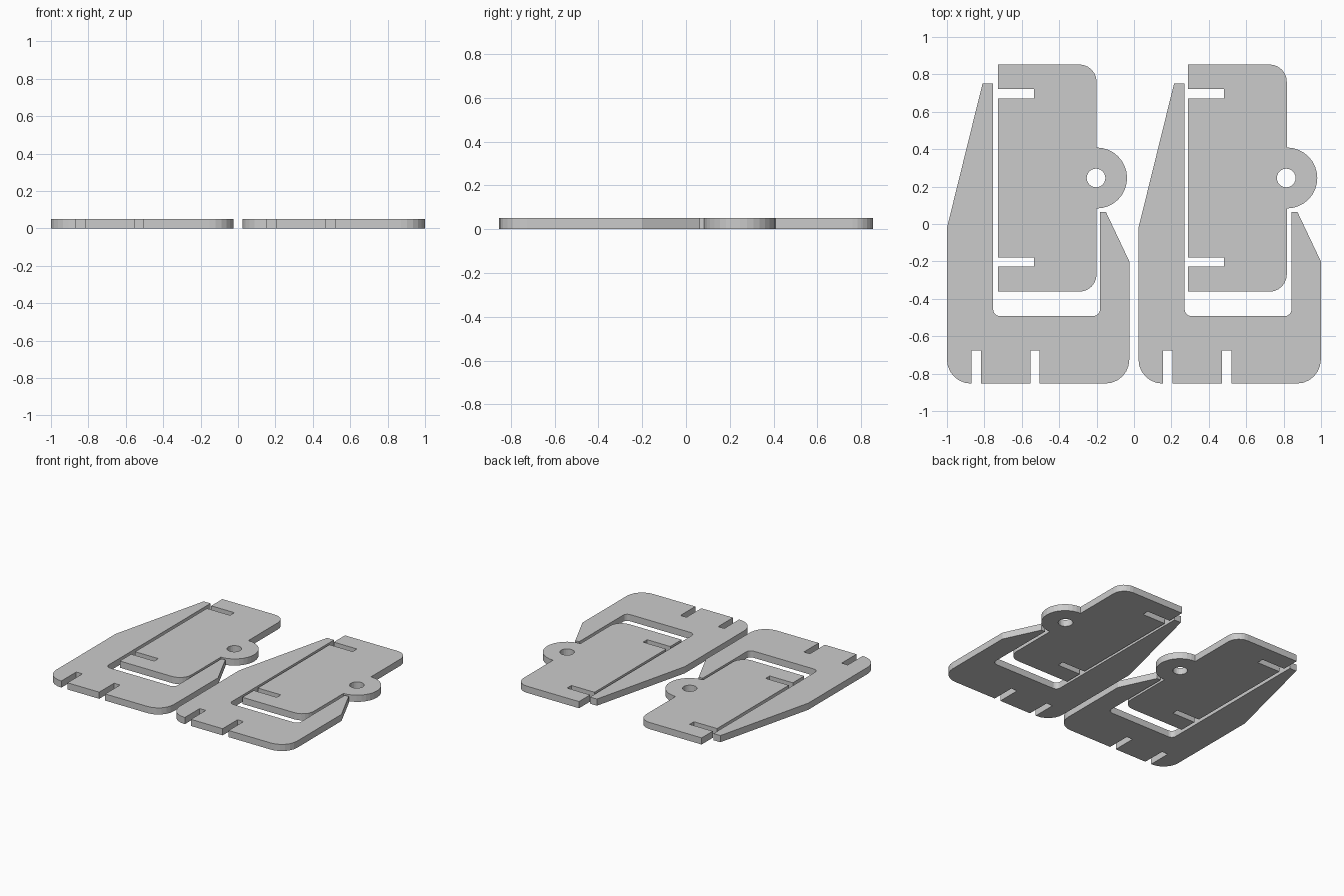
import bpy, bmesh
from math import sin, cos, pi, tan
from mathutils import Vector

if "Cube" in bpy.data.objects:
    bpy.data.objects.remove(bpy.data.objects["Cube"])

THICK = 0.05


def arc(cx, cy, r, a0, a1, n):
    return [(cx + r * cos(a0 + (a1 - a0) * i / n), cy + r * sin(a0 + (a1 - a0) * i / n))
            for i in range(n + 1)]


def rounded(points, n=6):
    """Outline where a point (x, y, r) becomes a fillet of radius r."""
    out = []
    for i, p in enumerate(points):
        c = Vector(p[:2])
        if len(p) == 2:
            out.append(c)
            continue
        u = (Vector(points[i - 1][:2]) - c).normalized()
        v = (Vector(points[(i + 1) % len(points)][:2]) - c).normalized()
        half = u.angle(v) / 2
        centre = c + (u + v).normalized() * (p[2] / sin(half))
        start = c + u * (p[2] / tan(half)) - centre
        end = c + v * (p[2] / tan(half)) - centre
        sweep = pi - 2 * half
        for k in range(n + 1):
            t = k / n
            out.append(centre + (start * sin((1 - t) * sweep) + end * sin(t * sweep)) / sin(sweep))
    return out


def flat_part(name, loops, dx):
    """Extrude an outline (with optional hole loops) to sheet thickness."""
    bm = bmesh.new()
    for loop in loops:
        vs = [bm.verts.new((p[0] + dx, p[1], 0)) for p in loop]
        for i, v in enumerate(vs):
            bm.edges.new((vs[i - 1], v))
    bmesh.ops.triangle_fill(bm, edges=bm.edges[:], use_beauty=True)
    ext = bmesh.ops.extrude_face_region(bm, geom=bm.faces[:], use_keep_orig=True)
    top = [g for g in ext["geom"] if isinstance(g, bmesh.types.BMVert)]
    bmesh.ops.translate(bm, verts=top, vec=(0, 0, THICK))
    bmesh.ops.recalc_face_normals(bm, faces=bm.faces[:])
    mesh = bpy.data.meshes.new(name)
    bm.to_mesh(mesh)
    bm.free()
    ob = bpy.data.objects.new(name, mesh)
    bpy.context.collection.objects.link(ob)
    return ob


# U-shaped bracket with two slots in its foot
bracket = rounded([
    (-1, -0.02), (-1, -0.853, 0.128),
    (-0.868, -0.853), (-0.868, -0.677), (-0.817, -0.677), (-0.817, -0.853),
    (-0.554, -0.853), (-0.554, -0.677), (-0.504, -0.677), (-0.504, -0.853),
    (-0.025, -0.853, 0.128), (-0.025, -0.2), (-0.15, 0.064), (-0.182, 0.064),
    (-0.182, -0.492, 0.035), (-0.753, -0.492, 0.035), (-0.753, 0.75), (-0.81, 0.75),
])

# Plate with two side slots, a round ear and a pivot hole
plate = rounded(
    [(-0.727, -0.362), (-0.2, -0.362, 0.093)]
    + arc(-0.2, 0.246, 0.163, -pi / 2, pi / 2, 16)
    + [(-0.2, 0.853, 0.093), (-0.727, 0.853),
       (-0.727, 0.721), (-0.535, 0.721), (-0.535, 0.67), (-0.727, 0.67),
       (-0.727, -0.18), (-0.535, -0.18), (-0.535, -0.228), (-0.727, -0.228)])
pivot_hole = arc(-0.203, 0.246, 0.05, 0, 2 * pi, 24)[:-1]

# Two identical sets side by side
for side, bracket_dx, plate_dx in (("left", 0, 0), ("right", 1.024, 1.017)):
    flat_part(side + "_bracket", [bracket], bracket_dx)
    flat_part(side + "_plate", [plate, pivot_hole], plate_dx)
